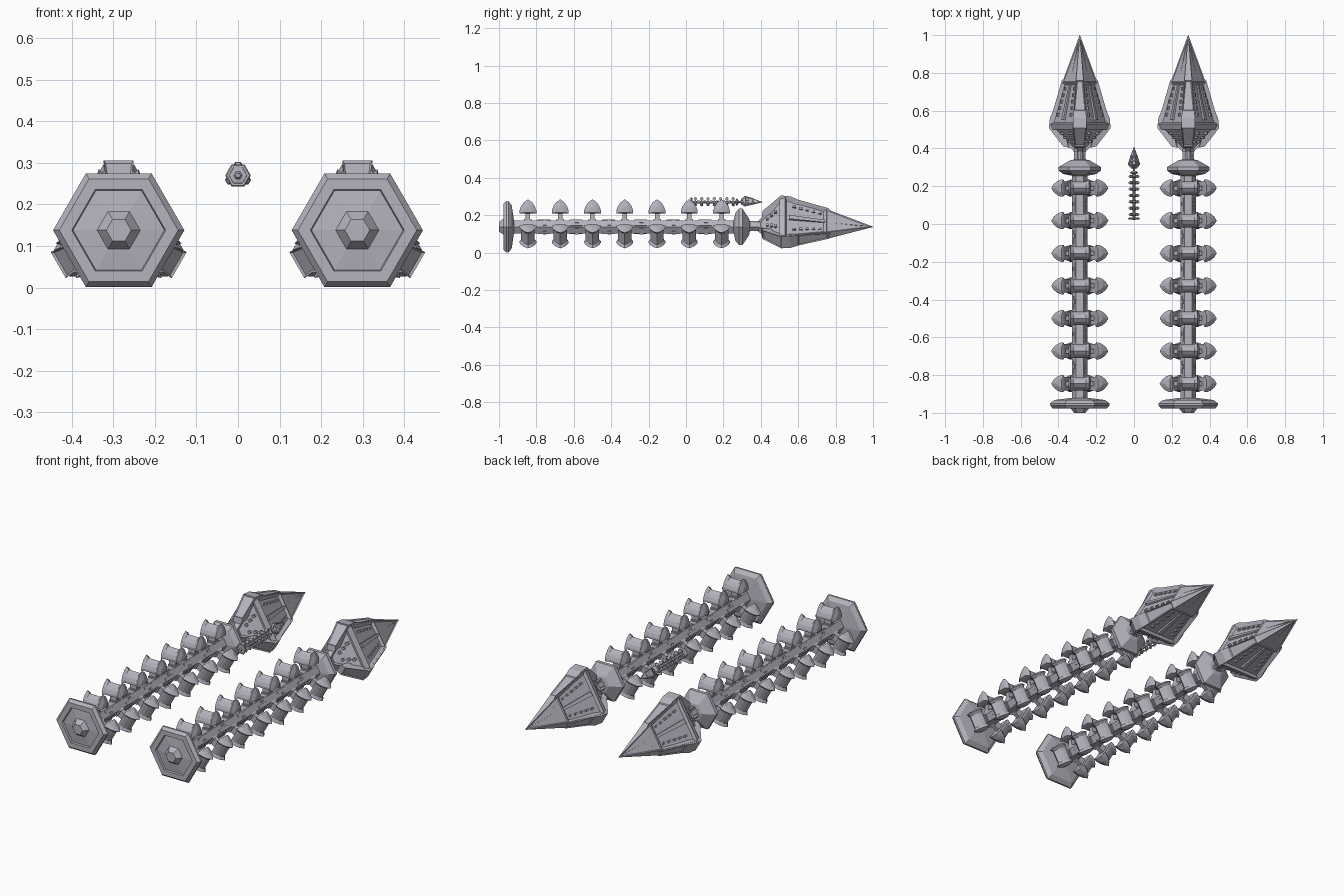
import bpy, bmesh, math
from mathutils import Vector

cube = bpy.data.objects.get("Cube")
if cube:
    bpy.data.objects.remove(cube)

grey = bpy.data.materials.new("lavender_grey")
grey.use_nodes = True
colour = (0.46, 0.45, 0.51, 1)
grey.diffuse_color = colour
grey.node_tree.nodes["Principled BSDF"].inputs["Base Color"].default_value = colour

ARMS = [math.radians(a) for a in (90, 210, 330)]
GAPS = [math.radians(a) for a in (30, 150, 270)]
STATIONS = [-0.845 + 0.1725 * i for i in range(7)]
# name, position of the axis, scale
UNITS = [("left", (0.287, 0, 0.138), 1), ("right", (-0.287, 0, 0.138), 1),
         ("small", (0, 0.215, 0.27), 0.195)]


def polar(angle, r, t, y):
    """Point at radius r and sideways offset t in a direction around the y axis."""
    c, s = math.cos(angle), math.sin(angle)
    return Vector((c * r - s * t, y, s * r + c * t))


def loft(bm, rings):
    """Skin a row of equal rings and cap both ends; return the side faces by span."""
    rows = [[bm.verts.new(p) for p in ring] for ring in rings]
    spans = []
    for a, b in zip(rows, rows[1:]):
        n = len(a)
        spans.append([bm.faces.new((a[i], a[(i + 1) % n], b[(i + 1) % n], b[i])) for i in range(n)])
    bm.faces.new(rows[0][::-1])
    bm.faces.new(rows[-1])
    return spans


def hex_lathe(bm, profile):
    """Six-sided turned body from (y, radius) pairs."""
    return loft(bm, [[polar(math.radians(60 * k), r, 0, y) for k in range(6)] for y, r in profile])


def prism(bm, angle, outline):
    """Slab from (y, radius, half width) points, standing out in one direction."""
    return loft(bm, [[polar(angle, r, side * t, y) for y, r, t in outline] for side in (-1, 1)])


def block(bm, angle, y0, y1, r0, r1, w, shift=0):
    loft(bm, [[polar(angle, r, shift + t, y) for r, t in ((r0, -w), (r1, -w), (r1, w), (r0, w))]
              for y in (y0, y1)])


def finish(name, bm):
    bmesh.ops.recalc_face_normals(bm, faces=bm.faces)
    mesh = bpy.data.meshes.new(name)
    bm.to_mesh(mesh)
    bm.free()
    mesh.materials.append(grey)
    for side, place, size in UNITS:
        obj = bpy.data.objects.new(side + "_" + name, mesh)
        obj.location = place
        obj.scale = (size,) * 3
        bpy.context.collection.objects.link(obj)


# Hexagonal shaft with small surface fittings
bm = bmesh.new()
hex_lathe(bm, [(-0.94, 0.04), (0.3, 0.04)])
for i, y in enumerate(STATIONS[:-1]):
    for angle in ARMS + GAPS:
        block(bm, angle, y + 0.05, y + 0.12, 0.03, 0.038, 0.006, 0.008 * (-1) ** i)
        block(bm, angle, y + 0.08, y + 0.1, 0.03, 0.04, 0.004, -0.009 * (-1) ** i)
finish("shaft", bm)

# Front end plate with recessed face and hub
bm = bmesh.new()
hex_lathe(bm, [(-0.92, 0.04), (-0.932, 0.135), (-0.95, 0.158), (-0.96, 0.158), (-0.976, 0.143),
               (-0.976, 0.113), (-0.966, 0.11), (-0.972, 0.052), (-1, 0.03)])
finish("end_plate", bm)

# Collar and neck behind the head
bm = bmesh.new()
hex_lathe(bm, [(0.255, 0.04), (0.265, 0.088), (0.283, 0.112), (0.302, 0.112), (0.338, 0.05),
               (0.342, 0.026), (0.4, 0.022)])
for angle in ARMS:
    block(bm, angle, 0.335, 0.42, 0.015, 0.032, 0.006)
finish("collar", bm)


# Pods: narrow barrel between flared arched ends
def arch(angle, y, t, half, base, top):
    h = top - base
    pts = [(-1, 0), (-1, 0.2), (-0.82, 0.5), (-0.5, 0.78), (0, 1),
           (0.5, 0.78), (0.82, 0.5), (1, 0.2), (1, 0)]
    return [polar(angle, base + b * h, t, y + a * half) for a, b in pts]


half_pod = [(0.06, 0.022, 0.076, 0.108), (0.048, 0.045, 0.072, 0.147), (0.034, 0.036, 0.074, 0.133)]
sections = half_pod + [(-t, w, b, h) for t, w, b, h in half_pod[::-1]]
bm = bmesh.new()
for y in STATIONS:
    for angle in ARMS:
        loft(bm, [arch(angle, y, *s) for s in sections])
finish("pods", bm)

# Pod stems
bm = bmesh.new()
for y in STATIONS:
    for angle in ARMS:
        block(bm, angle, y - 0.012, y + 0.012, 0.025, 0.08, 0.02)
        block(bm, angle, y - 0.02, y + 0.02, 0.025, 0.042, 0.022)
finish("pod_stems", bm)

# Spear head hull: three narrow edges and three broad panelled faces
hull = [(0.385, 0.03, 0.012), (0.5, 0.145, 0.034), (0.53, 0.158, 0.037),
        (0.75, 0.095, 0.021), (1.0, 0.001, 0.0005)]
bm = bmesh.new()
spans = loft(bm, [[polar(a, r, s * t, y) for a in ARMS for s in (-1, 1)] for y, r, t in hull])
bmesh.ops.recalc_face_normals(bm, faces=bm.faces)
for span, margin, depth in ((spans[0], 0.012, 0.01), (spans[2], 0.016, 0.012), (spans[3], 0.008, 0.004)):
    bmesh.ops.inset_individual(bm, faces=span[1::2], thickness=margin, depth=-depth)
finish("head_hull", bm)

# Raised fins along the narrow edges, reaching back as prongs
bm = bmesh.new()
for angle in ARMS:
    spans = prism(bm, angle, [(0.405, 0.055, 0.024), (0.41, 0.085, 0.027), (0.508, 0.168, 0.036),
                              (0.56, 0.162, 0.036), (0.6, 0.145, 0.032), (0.76, 0.1, 0.017),
                              (0.79, 0.07, 0.01), (0.5, 0.08, 0.03)])
    bmesh.ops.recalc_face_normals(bm, faces=bm.faces)
    bmesh.ops.inset_individual(bm, faces=[spans[0][i] for i in (1, 4)], thickness=0.007, depth=-0.005)
finish("head_fins", bm)

# Ribs, rails and fittings on the broad faces
bm = bmesh.new()
slope = lambda y: 0.112 * (1 - y) / 0.47
for angle in GAPS:
    prism(bm, angle, [(0.55, 0.08, 0.012), (0.55, 0.107, 0.012), (0.95, 0.014, 0.002), (0.95, 0.005, 0.002)])
    for side in (-1, 1):
        for k in range(7):
            y = 0.57 + 0.034 * k
            edge = side * 0.075 * (1 - y) / 0.47
            block(bm, angle, y, y + 0.018, slope(y) - 0.025, slope(y) - 0.003, 0.005, edge)
        for k in range(3):
            y = 0.43 + 0.022 * k
            block(bm, angle, y, y + 0.012, 0.03, 0.06 + 0.016 * k, 0.007, side * (0.02 + 0.012 * k))
finish("head_fittings", bm)
